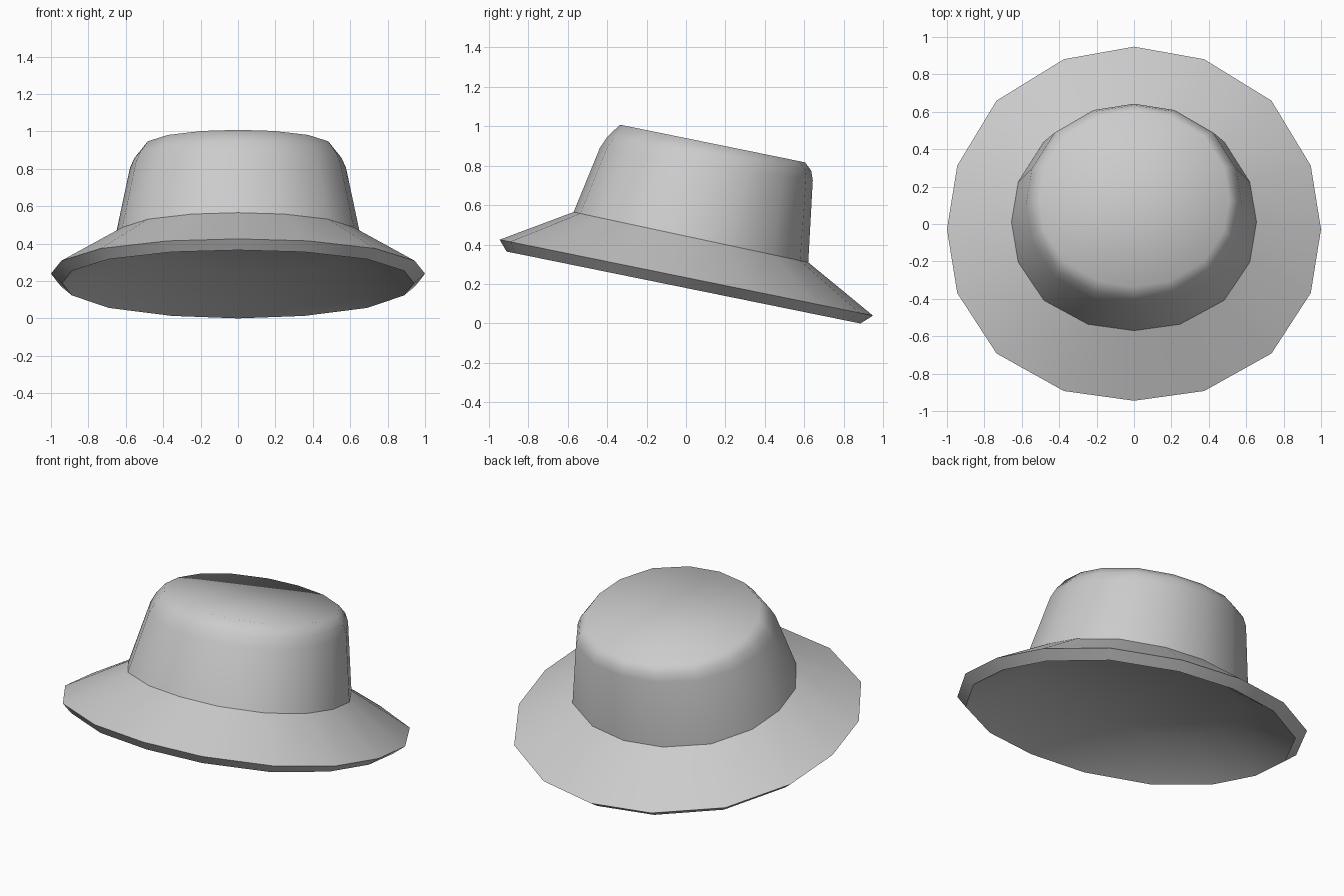
import bpy, bmesh, math

if "Cube" in bpy.data.objects:
    bpy.data.objects.remove(bpy.data.objects["Cube"])

SIDES = 16
# Ring outline over a quarter turn from the front: half width, depth, bow
X_SHAPE = [0, 0.375, 0.735, 0.945, 1]
Y_SHAPE = [1, 0.937, 0.714, 0.36, 0]
BOW_SHAPE = [0, 0.25, 0.6, 1, 1]

felt = bpy.data.materials.new("grey felt")
felt.diffuse_color = (0.6, 0.6, 0.6, 1)
felt.use_nodes = True
felt.node_tree.nodes["Principled BSDF"].inputs["Base Color"].default_value = felt.diffuse_color

# Tilted rings: front y, front z, back y, back z, half width, bow
UNDER_INNER = (-0.566, 0.485, 0.584, 0.237, 0.635, -0.015)
RIM_LOW = (-0.91, 0.365, 0.885, 0.0, 0.94, -0.03)
RIM_EDGE = (-0.945, 0.425, 0.948, 0.04, 1.0, -0.03)
CROWN_BASE = (-0.57, 0.565, 0.62, 0.31, 0.655, -0.015)
CROWN_WALL = (-0.437, 0.89, 0.643, 0.726, 0.577, 0.0)
CROWN_ROUND = (-0.40, 0.945, 0.635, 0.775, 0.552, 0.0)
CROWN_TOP = (-0.335, 1.008, 0.604, 0.817, 0.51, 0.0)


def ring_points(yf, zf, yb, zb, width, bow):
    """Points of one tilted ring, counterclockwise from the front."""
    points = []
    for i in range(SIDES):
        a = math.tau * i / SIDES
        k = min(i % 8, 8 - i % 8)
        x = math.copysign(width * X_SHAPE[k], math.sin(a))
        depth = math.copysign((yb - yf) / 2 * Y_SHAPE[k], -math.cos(a))
        y = (yf + yb) / 2 + depth + bow * BOW_SHAPE[k]
        z = zf + (zb - zf) * (y - yf) / (yb - yf)
        points.append((x, y, z))
    return points


def loft(name, rings, cap_first=False, cap_last=False):
    """Smooth surface through a stack of rings."""
    bm = bmesh.new()
    loops = [[bm.verts.new(p) for p in ring_points(*r)] for r in rings]
    for lo, hi in zip(loops, loops[1:]):
        for i in range(SIDES):
            j = (i + 1) % SIDES
            bm.faces.new((lo[i], lo[j], hi[j], hi[i]))
    if cap_first:
        bm.faces.new(loops[0][::-1])
    if cap_last:
        bm.faces.new(loops[-1])
    for f in bm.faces:
        f.smooth = True
    mesh = bpy.data.meshes.new(name)
    bm.to_mesh(mesh)
    bm.free()
    mesh.materials.append(felt)
    bpy.context.collection.objects.link(bpy.data.objects.new(name, mesh))


# Crown with rounded shoulder and flat top
loft("crown", [CROWN_BASE, CROWN_WALL, CROWN_ROUND, CROWN_TOP], cap_last=True)
# Sloping brim, its thick edge, and the hollow underside closed below the crown
loft("brim", [RIM_EDGE, CROWN_BASE])
loft("brim_edge", [RIM_LOW, RIM_EDGE])
loft("brim_underside", [UNDER_INNER, RIM_LOW], cap_first=True)
